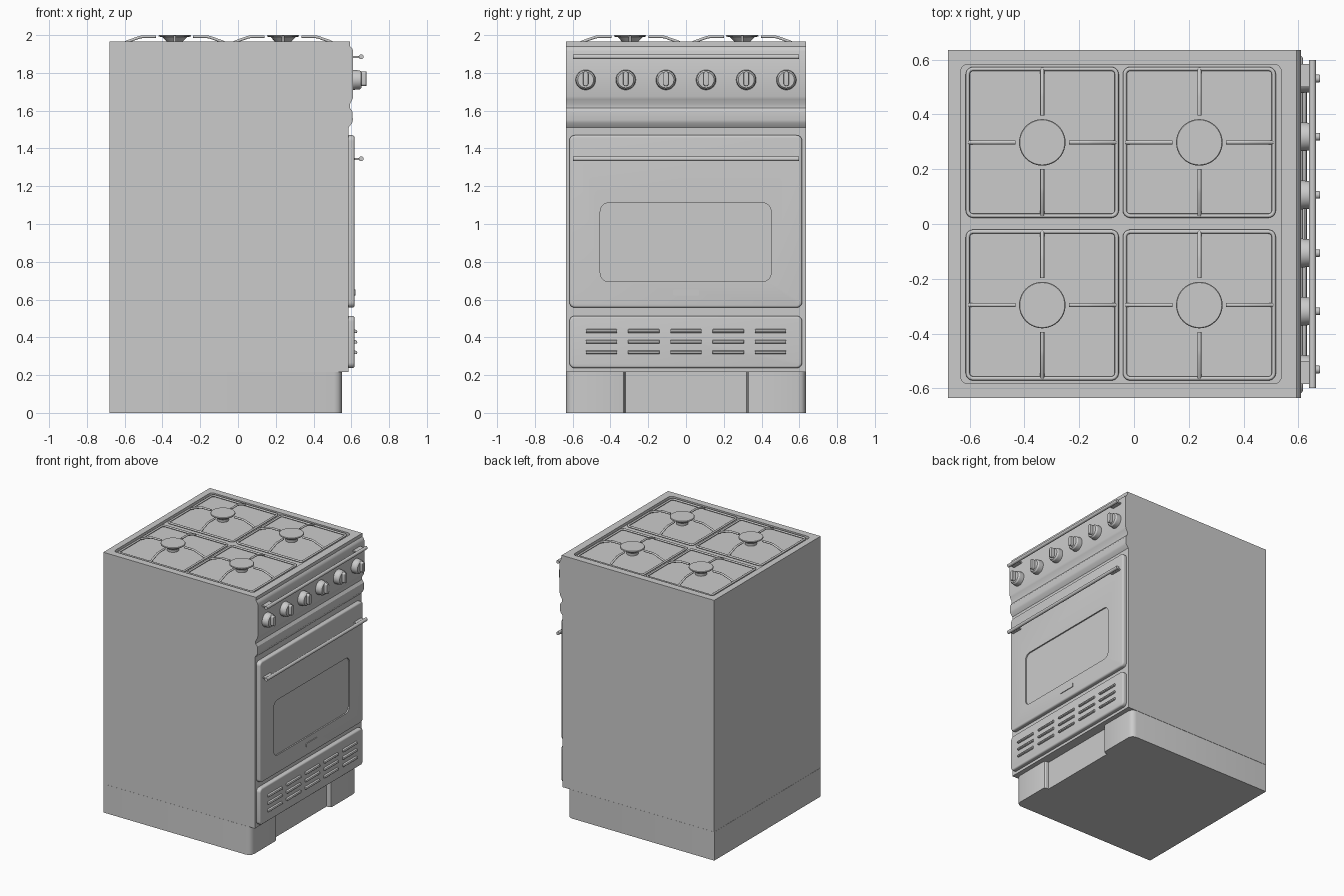
import bpy, bmesh, math
from mathutils import Vector

if "Cube" in bpy.data.objects:
    bpy.data.objects.remove(bpy.data.objects["Cube"])


def link(name, data):
    ob = bpy.data.objects.new(name, data)
    bpy.context.collection.objects.link(ob)
    return ob


def place(axis, p, d):
    a, b = p
    return {'X': (d, a, b), 'Y': (a, d, b), 'Z': (a, b, d)}[axis]


def prism(name, pts, axis, lo, hi, bevel=0.0):
    """Extrude a 2D outline along an axis, with optional rounded edges."""
    bm = bmesh.new()
    f = bm.faces.new([bm.verts.new(place(axis, p, lo)) for p in pts])
    ext = bmesh.ops.extrude_face_region(bm, geom=[f])
    verts = [v for v in ext['geom'] if isinstance(v, bmesh.types.BMVert)]
    bmesh.ops.translate(bm, verts=verts, vec=place(axis, (0, 0), hi - lo))
    bmesh.ops.recalc_face_normals(bm, faces=bm.faces)
    me = bpy.data.meshes.new(name)
    bm.to_mesh(me)
    bm.free()
    ob = link(name, me)
    if bevel:
        m = ob.modifiers.new('round', 'BEVEL')
        m.width, m.segments = bevel, 4
        m.limit_method, m.angle_limit = 'ANGLE', math.radians(50)
    return ob


def rounded(a0, a1, b0, b1, r, n=6):
    """Rounded rectangle outline."""
    pts = []
    for k, (cx, cy) in enumerate([(a1 - r, b1 - r), (a0 + r, b1 - r), (a0 + r, b0 + r), (a1 - r, b0 + r)]):
        for i in range(n + 1):
            t = math.pi / 2 * (k + i / n)
            pts.append((cx + r * math.cos(t), cy + r * math.sin(t)))
    return pts


def rect(a0, a1, b0, b1):
    return [(a0, b0), (a1, b0), (a1, b1), (a0, b1)]


def lathe(name, profile, axis, loc):
    """Spin (radius, height) points around an axis."""
    bm = bmesh.new()
    vs = [bm.verts.new((h, r, 0) if axis == 'X' else (r, 0, h)) for r, h in profile]
    es = [bm.edges.new(e) for e in zip(vs, vs[1:])]
    ax = (1, 0, 0) if axis == 'X' else (0, 0, 1)
    bmesh.ops.spin(bm, geom=vs + es, axis=ax, cent=(0, 0, 0), angle=2 * math.pi, steps=40)
    bmesh.ops.remove_doubles(bm, verts=bm.verts, dist=1e-5)
    bmesh.ops.recalc_face_normals(bm, faces=bm.faces)
    me = bpy.data.meshes.new(name)
    bm.to_mesh(me)
    bm.free()
    ob = link(name, me)
    ob.location = loc
    return ob


def tubes(name, paths, radius):
    """Round rods along (points, closed) paths."""
    cu = bpy.data.curves.new(name, 'CURVE')
    cu.dimensions, cu.bevel_depth, cu.bevel_resolution, cu.use_fill_caps = '3D', radius, 3, True
    for pts, closed in paths:
        sp = cu.splines.new('POLY')
        sp.points.add(len(pts) - 1)
        for q, p in zip(sp.points, pts):
            q.co = (*p, 1)
        sp.use_cyclic_u = closed
    return link(name, cu)


def cut(ob, cutter):
    m = ob.modifiers.new('cut', 'BOOLEAN')
    m.operation, m.object, m.solver = 'DIFFERENCE', cutter, 'EXACT'
    cutter.hide_render = True
    cutters.append(cutter)


cutters = []

# Body: side profile with the grooved front, and the sunken cooktop
profile = [(-.68, .217), (.585, .217), (.585, 1.51), (.604, 1.535), (.608, 1.55), (.606, 1.595),
           (.592, 1.615), (.592, 1.635), (.606, 1.66), (.61, 1.675), (.61, 1.915), (.604, 1.93),
           (.594, 1.94), (.594, 1.965), (-.68, 1.965)]
body = prism('body', profile, 'Y', -.635, .635)
cut(body, prism('cooktop_cutter', rounded(-.632, .537, -.583, .583, .025), 'Z', 1.945, 2.1))

# Plinth with a shallow recess between the front corners
half = [(-.68, .634), (.508, .634), (.53, .628), (.544, .614), (.55, .592), (.55, .34),
        (.547, .33), (.538, .323), (.515, .32)]
prism('plinth', half + [(x, -y) for x, y in reversed(half)], 'Z', 0, .216)

# Oven door with inset window, and blank badge plate
door = prism('oven_door', rounded(-.618, .615, .557, 1.47, .03), 'X', .575, .617, .012)
cut(door, prism('window_cutter', rounded(-.454, .45, .695, 1.112, .045), 'X', .607, .7))
prism('badge_plate', rounded(-.07, .07, .622, .652, .008), 'X', .61, .622)

# Drawer with louvres
prism('drawer', rounded(-.618, .615, .237, .514, .03), 'X', .575, .617, .012)
louvre = [(.612, -.012), (.63, -.010), (.632, -.004), (.628, .004), (.612, .011)]
for z in (.322, .378, .434):
    for i in range(-2, 3):
        y = i * .2235
        prism('louvre', [(x, z + h) for x, h in louvre], 'Y', y - .083, y + .083, .003)

# Rail and door handle, each on two flat brackets
for name, z in (('towel_rail', 1.885), ('door_handle', 1.345)):
    tubes(name, [([(.652, -.598, z), (.652, .598, z)], False)], .013)
    for s in (-1, 1):
        a, b = sorted((s * .5, s * .585))
        prism(name + '_bracket', rect(.6, .65, a, b), 'Z', z - .005, z + .005)

# Six control knobs with grips
for i in range(6):
    y = (i - 2.5) * .2125
    lathe('knob', [(0, .6), (.052, .6), (.053, .61), (.05, .645), (.042, .655), (0, .655)], 'X', (0, y, 1.763))
    prism('knob_grip', rounded(y - .014, y + .014, 1.73, 1.808, .0135), 'X', .64, .68, .004)

# Four burners with pan supports
for cx in (-.335, .2385):
    for cy in (-.296, .298):
        lathe('burner', [(0, 1.94), (.04, 1.94), (.042, 1.965), (.066, 1.99), (.085, 1.992),
                         (.085, 1.997), (.082, 2.0), (0, 2.0)], 'Z', (cx, cy, 0))
        frame = [(x, y, 1.956) for x, y in rounded(cx - .272, cx + .272, cy - .268, cy + .268, .02)]
        paths = [(frame, True)]
        for k in range(4):
            d = Vector((round(math.cos(k * math.pi / 2)), round(math.sin(k * math.pi / 2)), 0))
            paths.append(([Vector((cx, cy, z)) + d * r for r, z in
                           ((.27, 1.956), (.25, 1.966), (.185, 1.989), (.165, 1.992), (.098, 1.992))], False))
        tubes('pan_support', paths, .0075)

# Bake modifiers, drop the cutters, shade smooth with sharp edges kept
deps = bpy.context.evaluated_depsgraph_get()
solids = [o for o in bpy.data.objects if o.type == 'MESH' and o not in cutters]
baked = [(o, bpy.data.meshes.new_from_object(o.evaluated_get(deps))) for o in solids if o.modifiers]
for o, me in baked:
    o.modifiers.clear()
    o.data = me
for c in cutters:
    bpy.data.objects.remove(c)
bpy.ops.object.select_all(action='DESELECT')
for o in solids:
    o.select_set(True)
bpy.context.view_layer.objects.active = body
bpy.ops.object.shade_smooth_by_angle(angle=math.radians(30))
